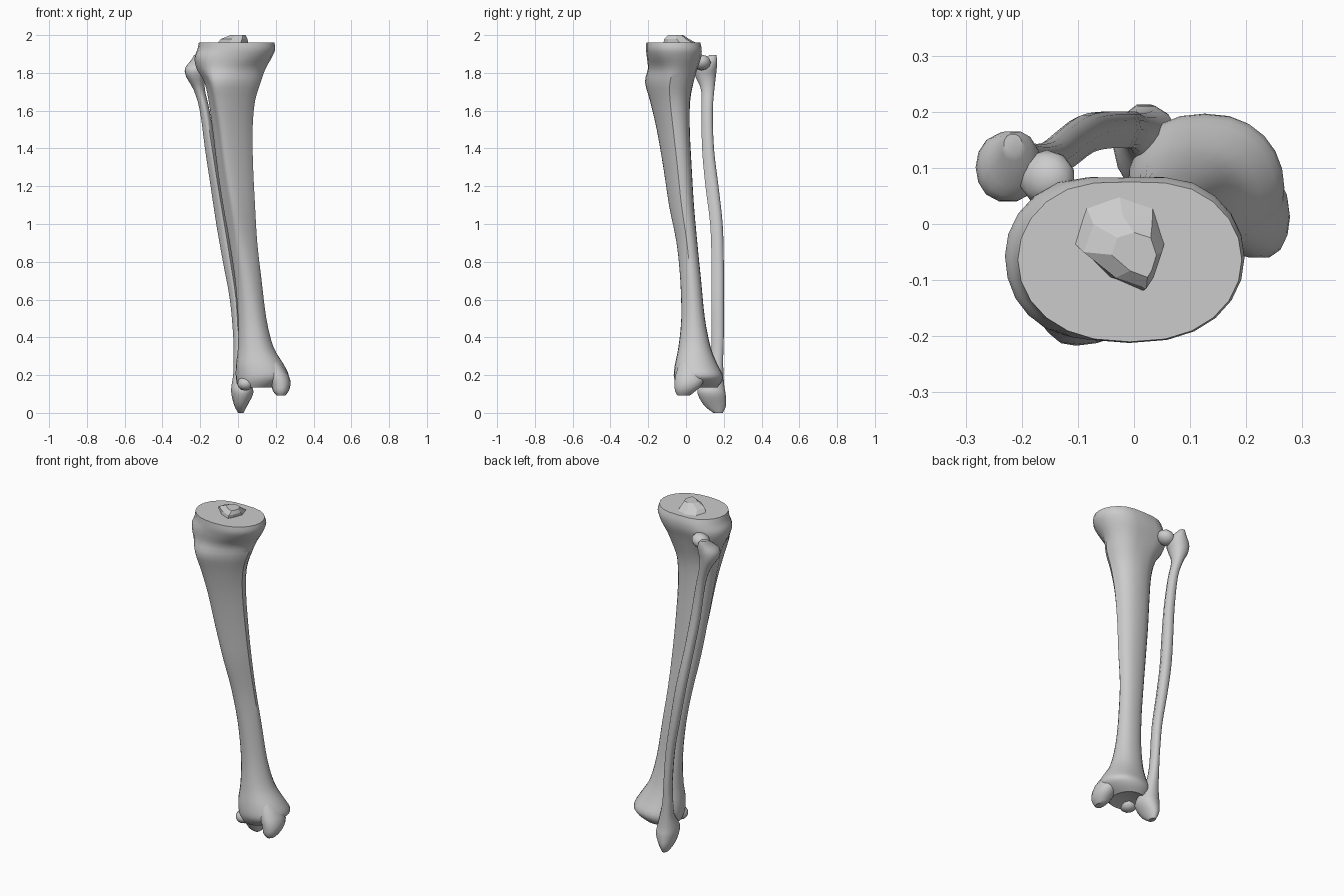
import bpy, bmesh, math
from mathutils import Vector

bone = bpy.data.materials.new("bone grey")
bone.diffuse_color = (0.6, 0.6, 0.6, 1)


def section(ring, sides):
    """Rounded cross-section fitted to a box, with a front crest and a back notch."""
    z, x0, x1, y0, y1, taper, crest, notch = ring
    pts = []
    for i in range(sides):
        a = 2 * math.pi * i / sides
        c, s = math.cos(a), math.sin(a)
        front = max(0, -s)
        x = math.copysign(abs(c) ** 0.85, c) * (1 - taper * front) + crest * front ** 2
        y = s if s < 0 else s ** (1 - 0.4 * taper)
        y -= notch * math.exp(-((a - math.pi / 2) / 0.35) ** 2)
        pts.append((x, y))
    xs, ys = [p[0] for p in pts], [p[1] for p in pts]

    def fit(v, vals, lo, hi):
        return lo + (v - min(vals)) / (max(vals) - min(vals)) * (hi - lo)
    return [Vector((fit(x, xs, x0, x1), fit(y, ys, y0, y1), z)) for x, y in pts]


def spline(rings, steps):
    """Catmull-Rom interpolation between the key rings."""
    out = []
    for i in range(len(rings) - 1):
        p = [rings[max(0, i - 1)], rings[i], rings[i + 1], rings[min(len(rings) - 1, i + 2)]]
        for k in range(steps):
            t = k / steps
            out.append([0.5 * (2 * b + (c - a) * t + (2 * a - 5 * b + 4 * c - d) * t * t
                               + (3 * b - a - 3 * c + d) * t ** 3) for a, b, c, d in zip(*p)])
    return out + [rings[-1]]


def loft(name, rings, sides=24, steps=3, angle=40, dent=0.0):
    bm = bmesh.new()
    loops = [[bm.verts.new(p) for p in section(r, sides)] for r in spline(rings, steps)]
    for a, b in zip(loops, loops[1:]):
        for i in range(sides):
            j = (i + 1) % sides
            bm.faces.new((a[i], a[j], b[j], b[i]))
    bm.faces.new(loops[-1])
    # lower end, optionally hollowed into a joint surface
    low = bm.faces.new(loops[0])
    if dent:
        mid = bmesh.ops.poke(bm, faces=[low])["verts"][0]
        mid.co.z += dent
    bmesh.ops.recalc_face_normals(bm, faces=bm.faces)
    return finish(name, bm, angle)


def finish(name, bm, angle):
    me = bpy.data.meshes.new(name)
    bm.to_mesh(me)
    bm.free()
    ob = bpy.data.objects.new(name, me)
    bpy.context.collection.objects.link(ob)
    me.materials.append(bone)
    bpy.ops.object.select_all(action="DESELECT")
    bpy.context.view_layer.objects.active = ob
    ob.select_set(True)
    bpy.ops.object.shade_smooth_by_angle(angle=math.radians(angle))
    return ob


def lump(name, centre, size, tilt=0.0):
    bm = bmesh.new()
    bmesh.ops.create_icosphere(bm, subdivisions=2, radius=1)
    for v in bm.verts:
        x, y, z = (v.co[i] * size[i] for i in range(3))
        v.co = Vector((x + tilt * z, y, z)) + Vector(centre)
    return finish(name, bm, 40)


# Large shin bone: z, x range, y range, taper, crest, notch
loft("shin_bone", [
    (0.135, 0.005, 0.19, -0.035, 0.165, 0.0, 0.0, 0.0),
    (0.165, -0.008, 0.24, -0.055, 0.19, 0.0, 0.0, 0.0),
    (0.20, -0.012, 0.268, -0.065, 0.195, 0.0, 0.0, 0.0),
    (0.26, -0.01, 0.24, -0.058, 0.165, 0.0, 0.0, 0.0),
    (0.35, 0.0, 0.187, -0.04, 0.13, 0.1, 0.0, 0.0),
    (0.50, 0.0, 0.15, -0.025, 0.10, 0.2, 0.0, 0.0),
    (0.70, -0.015, 0.125, -0.03, 0.08, 0.3, -0.1, 0.0),
    (0.90, -0.045, 0.102, -0.05, 0.06, 0.4, -0.2, 0.0),
    (1.10, -0.08, 0.09, -0.09, 0.042, 0.5, -0.3, 0.0),
    (1.30, -0.11, 0.08, -0.12, 0.03, 0.5, -0.4, 0.0),
    (1.50, -0.135, 0.077, -0.155, 0.02, 0.5, -0.45, 0.0),
    (1.65, -0.155, 0.09, -0.19, 0.022, 0.4, -0.5, 0.0),
    (1.75, -0.178, 0.12, -0.217, 0.04, 0.35, -0.5, 0.05),
    (1.82, -0.218, 0.145, -0.202, 0.06, 0.2, -0.3, 0.1),
    (1.88, -0.23, 0.178, -0.207, 0.08, 0.0, -0.1, 0.1),
    (1.925, -0.215, 0.197, -0.212, 0.083, 0.0, 0.0, 0.08),
    (1.962, -0.207, 0.192, -0.21, 0.075, 0.0, 0.0, 0.05),
], angle=38, dent=0.035)

# Inner ankle knob
loft("inner_ankle_knob", [
    (0.092, 0.205, 0.25, -0.045, 0.02, 0.0, 0.0, 0.0),
    (0.115, 0.185, 0.268, -0.058, 0.05, 0.0, 0.0, 0.0),
    (0.15, 0.175, 0.278, -0.06, 0.085, 0.0, 0.0, 0.0),
    (0.20, 0.15, 0.268, -0.056, 0.10, 0.0, 0.0, 0.0),
    (0.28, 0.12, 0.215, -0.03, 0.08, 0.0, 0.0, 0.0),
], sides=14, steps=2)

# Outer lip of the ankle socket
lump("ankle_socket_lip", (0.04, 0.0, 0.155), (0.045, 0.05, 0.038))

# Raised ridge in the middle of the knee surface
loft("knee_ridge", [
    (1.955, -0.11, 0.055, -0.12, 0.06, 0.5, 0.5, 0.0),
    (1.98, -0.09, 0.05, -0.115, 0.015, 0.5, 0.6, 0.0),
    (2.0, -0.04, 0.04, -0.095, -0.015, 0.5, 0.6, 0.0),
], sides=8, steps=1, angle=15)

# Slender calf bone
loft("calf_bone", [
    (0.0, 0.0, 0.03, 0.145, 0.195, 0.0, 0.0, 0.0),
    (0.04, -0.02, 0.05, 0.095, 0.212, 0.0, 0.0, 0.0),
    (0.10, -0.035, 0.08, 0.062, 0.21, 0.1, 0.0, 0.0),
    (0.14, -0.035, 0.075, 0.068, 0.203, 0.1, 0.0, 0.0),
    (0.21, -0.025, 0.05, 0.115, 0.198, 0.2, 0.0, 0.0),
    (0.30, -0.025, 0.03, 0.13, 0.197, 0.3, 0.0, 0.0),
    (0.40, -0.025, 0.02, 0.135, 0.2, 0.4, 0.0, 0.0),
    (0.60, -0.043, 0.006, 0.135, 0.2, 0.5, 0.2, 0.0),
    (0.80, -0.08, -0.024, 0.135, 0.2, 0.5, 0.3, 0.0),
    (1.00, -0.115, -0.055, 0.128, 0.194, 0.5, 0.3, 0.0),
    (1.20, -0.145, -0.09, 0.103, 0.172, 0.5, 0.3, 0.0),
    (1.40, -0.175, -0.118, 0.085, 0.148, 0.5, 0.2, 0.0),
    (1.60, -0.202, -0.15, 0.082, 0.142, 0.4, 0.1, 0.0),
    (1.71, -0.235, -0.175, 0.08, 0.15, 0.2, 0.0, 0.0),
    (1.78, -0.275, -0.175, 0.05, 0.158, 0.0, 0.0, 0.0),
    (1.825, -0.28, -0.165, 0.042, 0.163, 0.0, 0.0, 0.0),
    (1.865, -0.25, -0.175, 0.08, 0.165, 0.0, 0.0, 0.0),
    (1.895, -0.232, -0.2, 0.125, 0.16, 0.0, 0.0, 0.0),
], sides=14, steps=3, angle=45)

# Joint pad linking the calf bone head to the shin bone
lump("upper_joint_pad", (-0.155, 0.082, 1.855), (0.05, 0.05, 0.042), tilt=0.2)
